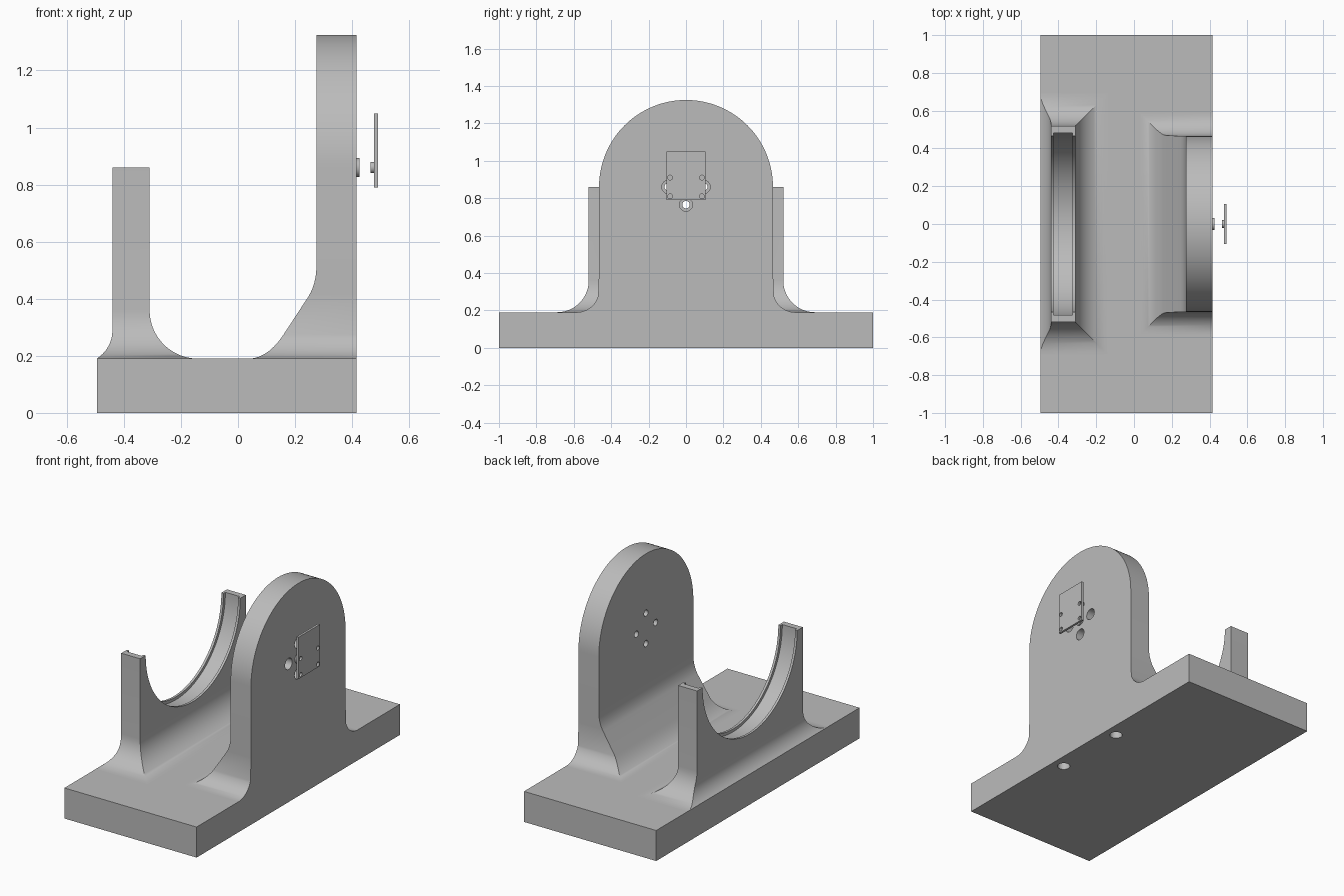
import bpy, bmesh
from math import sin, cos, pi, sqrt, radians
from mathutils import Matrix, Vector

cube = bpy.data.objects.get("Cube")
if cube:
    bpy.data.objects.remove(cube)

grey = bpy.data.materials.new("plain_grey")
grey.use_nodes = True
COLOUR = (0.5, 0.5, 0.5, 1)
grey.diffuse_color = COLOUR
grey.node_tree.nodes["Principled BSDF"].inputs["Base Color"].default_value = COLOUR

FLOOR = 0.19      # top of the base
AXIS = 0.86       # height of the shared bore axis


def finish(name, bm):
    bmesh.ops.remove_doubles(bm, verts=bm.verts, dist=1e-5)
    bmesh.ops.recalc_face_normals(bm, faces=bm.faces)
    mesh = bpy.data.meshes.new(name)
    bm.to_mesh(mesh)
    bm.free()
    mesh.materials.append(grey)
    obj = bpy.data.objects.new(name, mesh)
    bpy.context.collection.objects.link(obj)
    return obj


def box(name, x0, x1, y, z0, z1):
    return loft(name, [(z0, x0, x1, y), (z1, x0, x1, y)])


def loft(name, levels):
    """Stack of rectangles, each given as (z, x0, x1, half width in y)."""
    bm = bmesh.new()
    rings = [[bm.verts.new((x, y, z)) for x, y in ((a, -w), (b, -w), (b, w), (a, w))]
             for z, a, b, w in levels]
    for low, high in zip(rings, rings[1:]):
        for i in range(4):
            j = (i + 1) % 4
            bm.faces.new((low[i], low[j], high[j], high[i]))
    bm.faces.new(rings[0][::-1])
    bm.faces.new(rings[-1])
    return finish(name, bm)


def cylinder(name, centre, radius, length, axis="X", sides=32):
    bm = bmesh.new()
    turn = Matrix.Rotation(pi / 2, 4, "Y") if axis == "X" else Matrix()
    bmesh.ops.create_cone(bm, cap_ends=True, segments=sides, radius1=radius,
                          radius2=radius, depth=length,
                          matrix=Matrix.Translation(centre) @ turn)
    return finish(name, bm)


def cut(obj, cutters):
    bpy.context.view_layer.objects.active = obj
    for cutter in cutters:
        cutter.hide_render = True
        mod = obj.modifiers.new("cut", "BOOLEAN")
        mod.object = cutter
        mod.solver = "EXACT"
        bpy.ops.object.modifier_apply(modifier=mod.name)
        bpy.data.objects.remove(cutter)


def smooth(obj):
    bpy.ops.object.select_all(action="DESELECT")
    obj.select_set(True)
    bpy.context.view_layer.objects.active = obj
    bpy.ops.object.shade_smooth_by_angle(angle=radians(25))


def flare(z, radius):
    """Sideways growth of a round fillet at height z above the base."""
    d = max(0, radius - (z - FLOOR))
    return radius - sqrt(max(0, radius * radius - d * d))


def bend(a, b, c, steps=10):
    a, b, c = Vector(a), Vector(b), Vector(c)
    return [a * (1 - t) ** 2 + b * 2 * t * (1 - t) + c * t * t
            for t in (i / steps for i in range(steps + 1))]


# Base with two blind holes underneath
base = box("base", -0.495, 0.415, 1, 0, FLOOR)
cut(base, [cylinder("hole_cutter", (0.34, s * 0.24, 0), 0.037, 0.3, "Z") for s in (-1, 1)])
smooth(base)

# Tall upright: curved foot, straight sides, round head
W = 0.465
foot = (bend((0.035, FLOOR), (0.104, FLOOR), (0.16, 0.275), 14)
        + bend((0.245, 0.405), (0.275, 0.451), (0.275, 0.52)))
levels = [(p.y, p.x, 0.415, W + flare(p.y, 0.12)) for p in foot]
levels += [(AXIS + W * sin(i * pi / 64), 0.275, 0.415, W * cos(i * pi / 64))
           for i in range(33)]
upright = loft("tall_upright", levels)

# Four counterbored screw holes around the axis
holes = []
for i in range(4):
    y, z = 0.095 * cos(i * pi / 2), AXIS + 0.095 * sin(i * pi / 2)
    holes.append(cylinder("screw_cutter", (0.345, y, z), 0.02, 0.4))
    holes.append(cylinder("counterbore_cutter", (0.415, y, z), 0.035, 0.1))
cut(upright, holes)
smooth(upright)

# Short cradle: flared foot and grooved half-round seat
R, R_OUT = 0.17, 0.118
heights = [FLOOR + R * (i / 16) ** 2 for i in range(17)] + [AXIS]
levels = []
for z in heights:
    d = max(0, 0.29 - z)
    outer = R_OUT - sqrt(R_OUT ** 2 - d * d)
    levels.append((z, -0.44 - outer, -0.31 + flare(z, R), 0.52 + flare(z, R)))
cradle = loft("cradle", levels)
cut(cradle, [cylinder("bore_cutter", (-0.375, 0, AXIS), 0.465, 0.5, sides=128),
             cylinder("groove_cutter", (-0.375, 0, AXIS), 0.483, 0.1, sides=128)])
smooth(cradle)

# Small boss on the upright and the square plate held in front of it
smooth(cylinder("boss", (0.42, 0, AXIS), 0.033, 0.012))
smooth(cylinder("plate_hub", (0.472, 0, AXIS), 0.02, 0.014))
plate = box("square_plate", 0.477, 0.491, 0.105, 0.79, 1.05)
cut(plate, [cylinder("plate_hole_cutter", (0.484, s * 0.085, z), 0.013, 0.1, sides=20)
            for s in (-1, 1) for z in (0.81, 0.91)])
smooth(plate)
